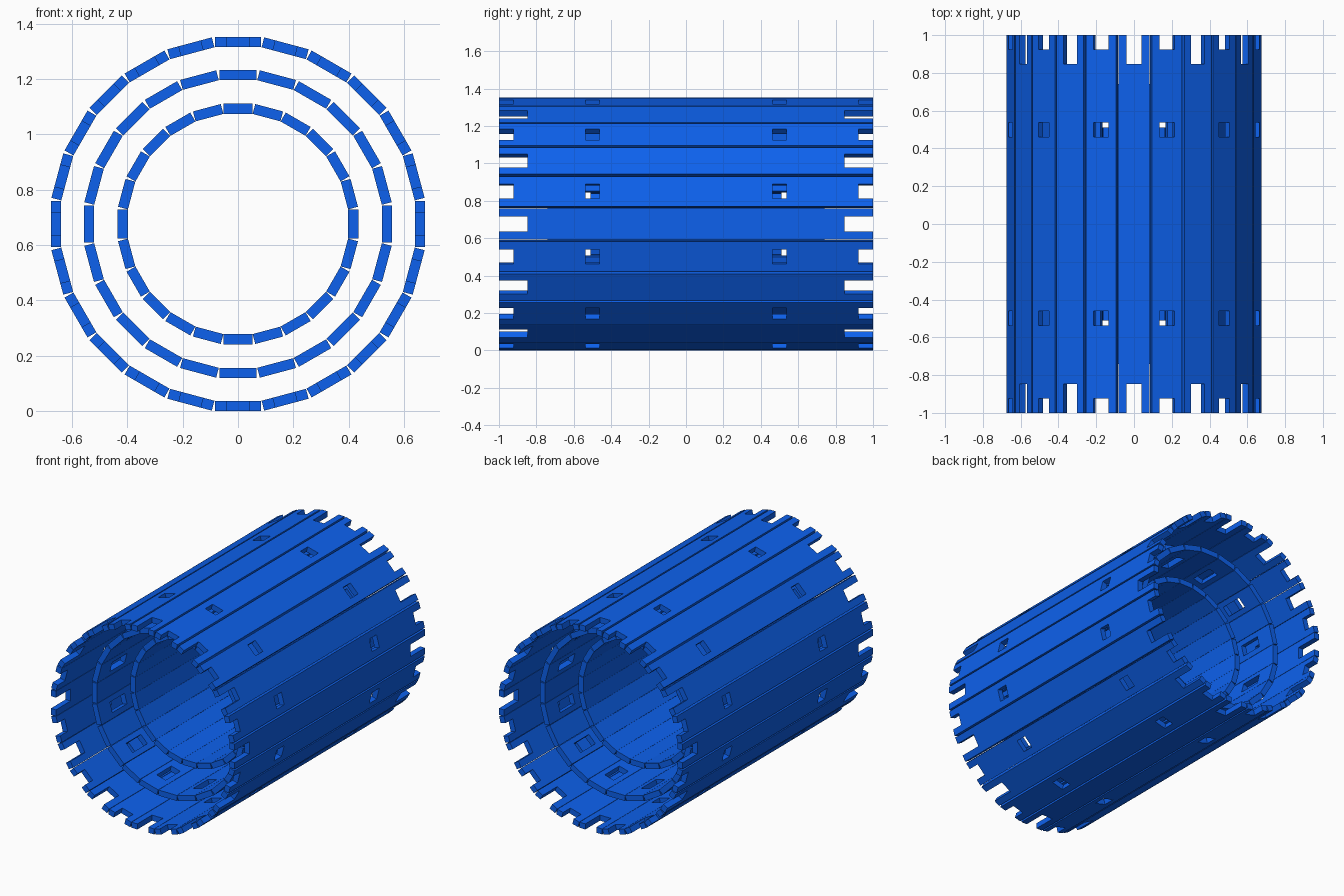
import bpy, bmesh
from math import radians
from mathutils import Matrix, Vector

if "Cube" in bpy.data.objects:
    bpy.data.objects.remove(bpy.data.objects["Cube"])

SIDES = 24
CENTER_Z = 0.676
CELL = 2 / 13

mat = bpy.data.materials.new("blue")
mat.diffuse_color = (0.004, 0.12, 0.85, 1)
mat.use_nodes = True
mat.node_tree.nodes["Principled BSDF"].inputs["Base Color"].default_value = mat.diffuse_color


def add_stave(bm, angle, radius, width, thick, ys, slot, is_open):
    """One flat stave made of a grid of cells; open cells become notches or slots."""
    xs = [-width / 2, -slot, 0, slot, width / 2]
    rot = Matrix.Translation((0, 0, CENTER_Z)) @ Matrix.Rotation(angle, 4, 'Y')
    verts = {}

    def vert(i, j):
        if (i, j) not in verts:
            verts[i, j] = bm.verts.new(rot @ Vector((xs[i], ys[j], radius)))
        return verts[i, j]

    faces = []
    for j in range(len(ys) - 1):
        mid = abs(ys[j] + ys[j + 1]) / 2
        for i in range(4):
            if i in (1, 2) and is_open(mid):
                continue
            faces.append(bm.faces.new([vert(i, j), vert(i + 1, j),
                                       vert(i + 1, j + 1), vert(i, j + 1)]))
    ext = bmesh.ops.extrude_face_region(bm, geom=faces, use_keep_orig=True)
    inward = rot.to_3x3() @ Vector((0, 0, -thick))
    bmesh.ops.translate(bm, vec=inward,
                        verts=[g for g in ext["geom"] if isinstance(g, bmesh.types.BMVert)])


def make_ring(name, radius, width, thick, half_ys, slot, open_even, open_odd):
    bm = bmesh.new()
    ys = [-y for y in reversed(half_ys)] + half_ys
    for k in range(SIDES):
        add_stave(bm, radians(360 / SIDES * k), radius, width, thick, ys, slot,
                  open_odd if k % 2 else open_even)
    bmesh.ops.recalc_face_normals(bm, faces=bm.faces)
    me = bpy.data.meshes.new(name)
    bm.to_mesh(me)
    bm.free()
    me.materials.append(mat)
    ob = bpy.data.objects.new(name, me)
    bpy.context.collection.objects.link(ob)


# outer barrel: deep end notches on even staves, shallow notches and slots on odd ones
make_ring("outer_barrel", 0.676, 0.166, 0.037,
          [CELL * n for n in (0.5, 1.5, 2.5, 3, 3.5, 4.5, 5.5, 6, 6.5)], 0.0405,
          lambda y: y > 5.5 * CELL,
          lambda y: y > 6 * CELL or 3 * CELL < y < 3.5 * CELL)

# middle barrel: plain ends, slots on odd staves
make_ring("middle_barrel", 0.557, 0.135, 0.037,
          [CELL * n for n in (0.5, 1.5, 2.5, 3, 4)] + [0.74], 0.034,
          lambda y: False,
          lambda y: 3 * CELL < y < 4 * CELL)

# inner barrel: plain and shortest
make_ring("inner_barrel", 0.435, 0.104, 0.037,
          [CELL * n for n in (0.5, 1.5, 2.5)] + [0.51], 0.026,
          lambda y: False, lambda y: False)
